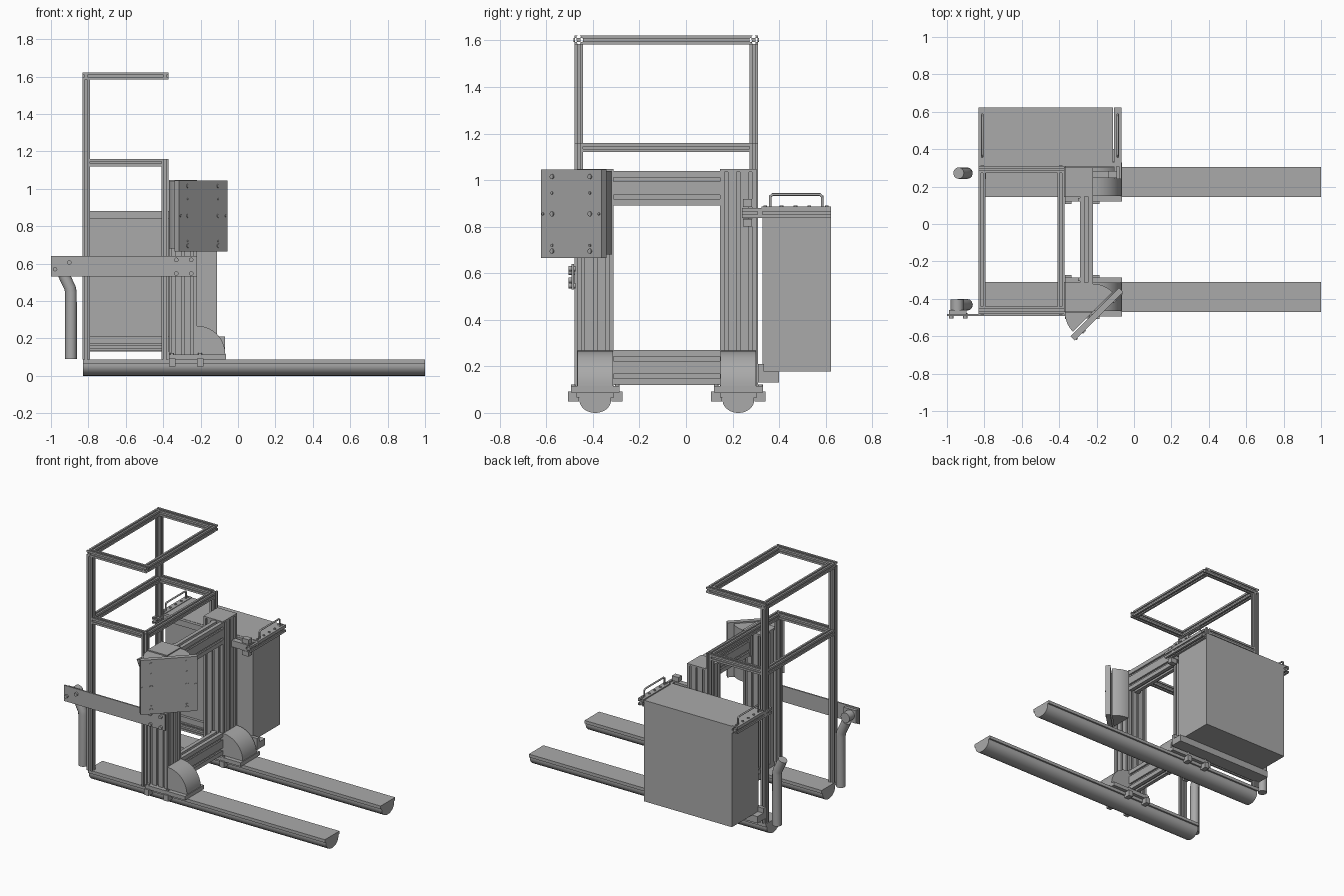
import bpy, math
from mathutils import Vector

cube = bpy.data.objects.get("Cube")
if cube:
    bpy.data.objects.remove(cube)

grey = bpy.data.materials.new("plain_grey")
grey.use_nodes = True
GREY = (0.4, 0.4, 0.4, 1)
grey.diffuse_color = GREY
grey.node_tree.nodes["Principled BSDF"].inputs["Base Color"].default_value = GREY


def finish(ob, smooth=False):
    ob.data.materials.append(grey)
    if smooth:
        bpy.ops.object.select_all(action='DESELECT')
        ob.select_set(True)
        bpy.context.view_layer.objects.active = ob
        bpy.ops.object.shade_smooth_by_angle(angle=math.radians(35))
    return ob


def prism(name, pts, axis, a, b, smooth=False):
    """Extrude a 2D outline along an axis from a to b."""
    place = {'x': lambda u, v, t: (t, u, v), 'y': lambda u, v, t: (u, t, v),
             'z': lambda u, v, t: (u, v, t)}[axis]
    n = len(pts)
    verts = [place(u, v, t) for t in (a, b) for u, v in pts]
    faces = [list(range(n))[::-1], list(range(n, 2 * n))]
    faces += [(i, (i + 1) % n, n + (i + 1) % n, n + i) for i in range(n)]
    area = sum(pts[i - 1][0] * pts[i][1] - pts[i][0] * pts[i - 1][1] for i in range(n))
    if (area > 0) == (axis == 'y'):
        faces = [list(f)[::-1] for f in faces]
    me = bpy.data.meshes.new(name)
    me.from_pydata(verts, [], faces)
    ob = bpy.data.objects.new(name, me)
    bpy.context.collection.objects.link(ob)
    return finish(ob, smooth)


def rect(u0, u1, v0, v1):
    return [(u0, v0), (u1, v0), (u1, v1), (u0, v1)]


def box(name, x0, x1, y0, y1, z0, z1):
    return prism(name, rect(x0, x1, y0, y1), 'z', z0, z1)


def slotted(u0, u1, v0, v1, nu=1, nv=1, s=0.006, d=0.011):
    """Outline of an aluminium profile with T-shaped grooves on every side."""
    corners = [Vector(c) for c in rect(u0, u1, v0, v1)]
    out = []
    for i, p in enumerate(corners):
        q = corners[(i + 1) % 4]
        t = (q - p).normalized()
        inward = Vector((-t.y, t.x))
        out.append(p)
        count = (nu, nv)[i % 2]
        for k in range(count):
            c = p.lerp(q, (k + 0.5) / count)
            for along, deep in ((-s, 0), (-s, d / 3), (-1.5 * s, d / 3), (-1.5 * s, d),
                                (1.5 * s, d), (1.5 * s, d / 3), (s, d / 3), (s, 0)):
                out.append(c + t * along + inward * deep)
    return [tuple(p) for p in out]


def arc(cx, cy, r, a0, a1, n=16):
    return [(cx + r * math.cos(math.radians(a0 + (a1 - a0) * i / n)),
             cy + r * math.sin(math.radians(a0 + (a1 - a0) * i / n))) for i in range(n + 1)]


def bolt(name, loc, direction, r=0.01, h=0.012):
    bpy.ops.mesh.primitive_cylinder_add(vertices=12, radius=r, depth=h, location=loc)
    ob = bpy.context.object
    ob.name = name
    ob.rotation_euler = Vector(direction).to_track_quat('Z', 'Y').to_euler()
    return finish(ob, True)


def tube(name, path, r):
    cu = bpy.data.curves.new(name, 'CURVE')
    cu.dimensions = '3D'
    cu.bevel_depth, cu.bevel_resolution, cu.use_fill_caps = r, 4, True
    sp = cu.splines.new('POLY')
    sp.points.add(len(path) - 1)
    for p, co in zip(sp.points, path):
        p.co = (*co, 1)
    ob = bpy.data.objects.new(name, cu)
    bpy.context.collection.objects.link(ob)
    bpy.ops.object.select_all(action='DESELECT')
    ob.select_set(True)
    bpy.context.view_layer.objects.active = ob
    bpy.ops.object.convert(target='MESH')
    return finish(bpy.context.object, True)


# Both sides: skid, clamps, base plate, column, wheel cover, frame posts and side rails
for side, cy in (("right", -0.39), ("left", 0.225)):
    under = [(cy + 0.068 * math.cos(a), 0.055 + 0.055 * math.sin(a))
             for a in (math.pi * (1 + i / 20) for i in range(21))]
    prism(side + "_skid", [(cy + 0.08, 0.088), (cy - 0.08, 0.088), (cy - 0.08, 0.066),
                           (cy - 0.068, 0.066)] + under + [(cy + 0.068, 0.066), (cy + 0.08, 0.066)],
          'x', -0.83, 1.0, True)
    for x in (-0.37, -0.22):
        for s in (-1, 1):
            y0, y1 = sorted((cy + s * 0.07, cy + s * 0.117))
            box(side + "_clamp", x, x + 0.035, y0, y1, 0.05, 0.092)
            bolt(side + "_clamp_bolt", (x + 0.017, cy + s * 0.095, 0.116), (0, 0, 1))
    box(side + "_base_plate", -0.37, -0.063, cy - 0.105, cy + 0.105, 0.088, 0.115)
    prism(side + "_column", slotted(-0.37, -0.22, cy - 0.078, cy + 0.078, 3, 3, 0.007, 0.014),
          'z', 0.115, 1.035)
    box(side + "_column_cap", -0.37, -0.22, cy - 0.078, cy + 0.078, 1.035, 1.047)
    prism(side + "_wheel_cover", [(-0.22, 0.115)] + arc(-0.22, 0.115, 0.152, 0, 90),
          'y', cy - 0.076, cy + 0.076, True)

    fy = -0.48 if side == "right" else 0.272
    prism(side + "_rear_post", slotted(-0.832, -0.792, fy, fy + 0.038), 'z', 0.088, 1.585)
    prism(side + "_front_post", slotted(-0.41, -0.372, fy, fy + 0.038), 'z', 0.088, 1.16)
    prism(side + "_top_rail", slotted(fy, fy + 0.038, 1.583, 1.622), 'x', -0.832, -0.372)
    prism(side + "_middle_rail", slotted(fy, fy + 0.038, 1.12, 1.16), 'x', -0.792, -0.41)
    for x in (-0.812, -0.391):
        bolt(side + "_corner_bolt", (x, fy if fy < 0 else fy + 0.038, 1.602), (0, 1, 0), 0.009, 0.006)

# Rails running across the frame
for x0 in (-0.832, -0.41):
    for z0 in (1.12, 1.583):
        prism("cross_rail", slotted(x0, x0 + 0.038, z0, z0 + 0.039), 'y', -0.442, 0.272)

# Beams between the columns
for z0 in (0.12, 0.89):
    prism("cross_beam", slotted(-0.29, -0.22, z0, z0 + 0.15, 1, 2, 0.009, 0.018), 'y', -0.312, 0.147)
    for y in (-0.305, 0.12):
        box("beam_bracket", -0.30, -0.285, y, y + 0.02, z0, z0 + 0.15)

# Storage case with its support ledge, side rails and handles
box("case", -0.79, -0.113, 0.328, 0.622, 0.177, 0.882)
prism("case_ledge", [(0.31, 0.13), (0.4, 0.13), (0.4, 0.177), (0.335, 0.177), (0.335, 0.21), (0.31, 0.21)],
      'x', -0.832, -0.07)
prism("lower_rail", slotted(0.272, 0.31, 0.132, 0.172), 'x', -0.792, -0.41)
box("case_back_bar", -0.832, -0.07, 0.308, 0.328, 0.84, 0.88)
for x0 in (-0.832, -0.108):
    prism("case_side_rail", slotted(x0, x0 + 0.042, 0.837, 0.88), 'y', 0.24, 0.622)
    box("case_lip", x0, x0 + 0.042, 0.325, 0.622, 0.88, 0.886)
    x = x0 + 0.021
    tube("case_handle", [(x, 0.362, 0.88), (x, 0.362, 0.93), (x, 0.372, 0.938), (x, 0.575, 0.938),
                         (x, 0.585, 0.93), (x, 0.585, 0.88)], 0.006)
    for y in (0.34, 0.41, 0.47, 0.53, 0.605):
        bolt("lip_bolt", (x, y, 0.888), (0, 0, 1), 0.008, 0.008)
box("rail_connector", -0.22, -0.108, 0.245, 0.283, 0.835, 0.88)
for z0 in (0.8, 0.885):
    box("connector_clamp", -0.14, -0.09, 0.245, 0.283, z0, z0 + 0.033)

# Angled panel on round hinge blocks at the right column
r = math.sqrt(0.5)
centre, along, normal = Vector((-0.205, -0.475, 0)), Vector((r, r, 0)), Vector((r, -r, 0))
corners = [centre + along * a + normal * n for a, n in
           ((-0.183, -0.006), (0.183, -0.006), (0.183, 0.026), (-0.183, 0.026))]
prism("panel", [(c.x, c.y) for c in corners], 'z', 0.665, 1.045)
for a0 in (45, 180):
    prism("hinge_block", [(-0.22, -0.47)] + arc(-0.22, -0.47, 0.15, a0, a0 + 45, 8),
          'z', 0.68, 1.04, True)
for a in (-0.115, 0.115):
    for z in (0.695, 0.72, 0.855, 0.945, 1.015):
        small = z in (0.72, 0.945)
        bolt("panel_bolt", centre + along * a + normal * 0.027 + Vector((0, 0, z)), normal,
             0.006 if small else 0.011, 0.008)
for a in (-0.17, 0.17):
    bolt("panel_edge_bolt", centre + along * a + normal * 0.027 + Vector((0, 0, 0.855)), normal, 0.006, 0.008)

# Side arm with bolts and a clamp for the hanging grip
box("side_arm", -1.0, -0.22, -0.491, -0.481, 0.53, 0.64)
for x, z in ((-0.978, 0.57), (-0.902, 0.605), (-0.33, 0.62), (-0.25, 0.62), (-0.33, 0.547), (-0.25, 0.547)):
    bolt("arm_bolt", (x, -0.49, z), (0, 1, 0), 0.012, 0.03)
prism("grip_clamp", rect(-0.99, -0.895, -0.481, -0.46) , 'z', 0.54, 0.63)
bolt("grip_clamp_head", (-0.945, -0.435, 0.59), (0, 1, 0), 0.035, 0.06)

# Bent hanging grips
for y in (-0.432, 0.272):
    tube("hanging_grip", [(-0.893, y, 0.09), (-0.893, y, 0.445), (-0.898, y, 0.47),
                          (-0.92, y, 0.515), (-0.938, y, 0.555)], 0.031)
